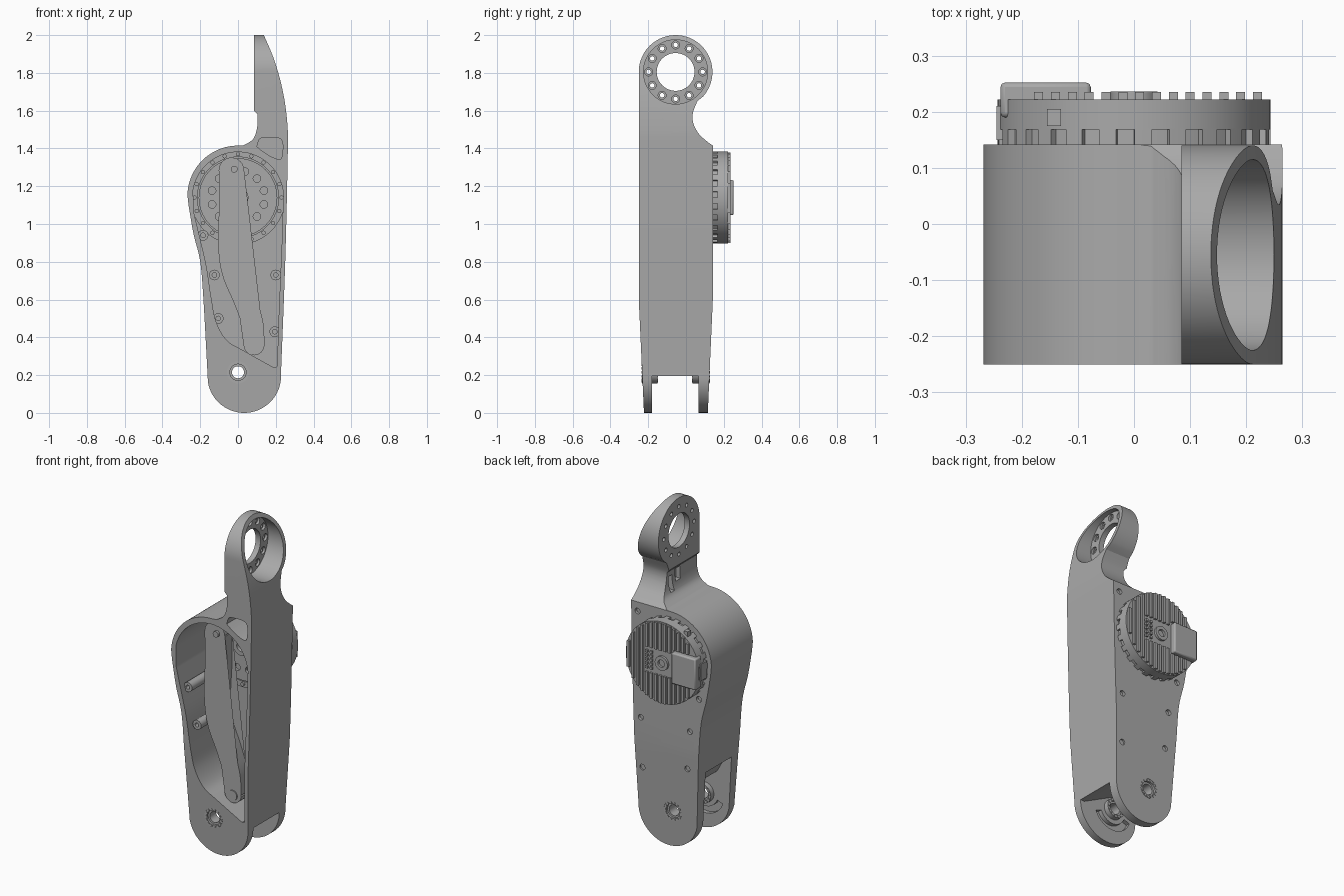
import bpy, bmesh, math
from mathutils import Vector

old = bpy.data.objects.get("Cube")
if old:
    bpy.data.objects.remove(old, do_unlink=True)

grey = bpy.data.materials.new("machined_grey")
grey.use_nodes = True
grey.diffuse_color = (0.4, 0.4, 0.4, 1)
grey.node_tree.nodes["Principled BSDF"].inputs["Base Color"].default_value = (0.4, 0.4, 0.4, 1)

MOTOR = (0, 1.14)      # x, z
PIVOT = (0, 0.215)     # x, z
RING = (-0.055, 1.805)  # y, z


def arc(c, r, a0, a1, n=24):
    return [(c[0] + r * math.cos(math.radians(a0 + (a1 - a0) * i / n)),
             c[1] + r * math.sin(math.radians(a0 + (a1 - a0) * i / n))) for i in range(n + 1)]


def circle(c, r, n=48):
    return arc(c, r, 0, 360, n)[:-1]


def curve(pts, n=6):
    """Smooth open line through the given points."""
    p = [Vector(q) for q in [pts[0], *pts, pts[-1]]]
    out = []
    for a, b, c, d in zip(p, p[1:], p[2:], p[3:]):
        for i in range(n):
            t = i / n
            out.append(tuple(0.5 * (2 * b + (c - a) * t + (2 * a - 5 * b + 4 * c - d) * t * t
                                    + (3 * b - a - 3 * c + d) * t ** 3)))
    return out + [tuple(pts[-1])]


def rect(x0, x1, z0, z1):
    return [(x0, z0), (x1, z0), (x1, z1), (x0, z1)]


def prism(name, outlines, a, b, axis="y"):
    """Extrude one or several outlines along y (x, z points) or x (y, z points)."""
    if not isinstance(outlines[0], list):
        outlines = [outlines]
    bm = bmesh.new()
    for pts in outlines:
        put = (lambda p, d: (p[0], d, p[1])) if axis == "y" else (lambda p, d: (d, p[0], p[1]))
        lo = [bm.verts.new(put(p, a)) for p in pts]
        hi = [bm.verts.new(put(p, b)) for p in pts]
        bm.faces.new(lo)
        bm.faces.new(hi[::-1])
        for i in range(len(pts)):
            j = (i + 1) % len(pts)
            bm.faces.new((lo[j], lo[i], hi[i], hi[j]))
    bmesh.ops.recalc_face_normals(bm, faces=bm.faces)
    me = bpy.data.meshes.new(name)
    bm.to_mesh(me)
    bm.free()
    me.materials.append(grey)
    ob = bpy.data.objects.new(name, me)
    bpy.context.collection.objects.link(ob)
    return ob


def boolean(ob, tool, op="DIFFERENCE"):
    m = ob.modifiers.new("cut", "BOOLEAN")
    m.object, m.operation, m.solver = tool, op, "EXACT"
    bpy.context.view_layer.update()
    dg = bpy.context.evaluated_depsgraph_get()
    me = bpy.data.meshes.new_from_object(ob.evaluated_get(dg))
    ob.modifiers.clear()
    ob.data = me
    bpy.data.objects.remove(tool, do_unlink=True)


def cut(ob, outlines, a, b, axis="y"):
    boolean(ob, prism("cutter", outlines, a, b, axis))


# Body: front silhouette crossed with side silhouette
front = arc((0.033, 0.195), 0.195, 190, 355)
front += curve([(0.228, 0.22), (0.25, 0.8), (0.263, 1.35), (0.262, 1.52),
                (0.24, 1.69), (0.195, 1.86), (0.137, 2.0)])
front += [(0.085, 2.0), (0.085, 1.6)]
front += curve([(0.103, 1.58), (0.101, 1.51), (0.08, 1.45), (0.03, 1.417)])
front += arc((0, 1.147), 0.268, 90, 178)
front += curve([(-0.262, 1.1), (-0.236, 0.95), (-0.2, 0.8), (-0.183, 0.6), (-0.162, 0.22)])
body = prism("body", front, -0.4, 0.4)

side = [(-0.222, -0.01), (0.115, -0.01), (0.142, 0.6), (0.142, 1.415)]
side += curve([(0.12, 1.43), (0.07, 1.475), (0.04, 1.53), (0.036, 1.585), (0.06, 1.65)])
side += arc(RING, 0.195, -42, 180, 48) + [(-0.25, 0.6)]
boolean(body, prism("side_tool", side, -0.5, 0.5, "x"), "INTERSECT")

# Open cavity in the front
cavity = arc(MOTOR, 0.241, 5, 170, 40)
cavity += curve([(-0.236, 1.07), (-0.2, 0.92), (-0.168, 0.78), (-0.14, 0.6), (-0.115, 0.48),
                 (-0.06, 0.385), (0.02, 0.335), (0.19, 0.24)])
cavity += [(0.207, 0.245), (0.215, 0.5), (0.232, 0.9)]
cut(body, cavity, -0.4, 0.11)

# Corner pocket beside the arm
pocket = curve([(0.1, 1.41), (0.115, 1.45), (0.15, 1.458), (0.21, 1.456), (0.235, 1.435),
                (0.235, 1.37), (0.222, 1.343), (0.18, 1.355), (0.13, 1.385)], 4)
cut(body, pocket, -0.4, 0.05)

# Fork slot with sloping roof
slot = [(-0.4, -0.1), (0.4, -0.1), (0.4, 0.195), (0.2, 0.195), (0.0, 0.295),
        (-0.08, 0.36), (-0.135, 0.46), (-0.4, 0.52)]
cut(body, slot, -0.18, 0.065)
cut(body, arc(PIVOT, 0.125, 200, 340) + arc(PIVOT, 0.085, 340, 200), -0.205, -0.17)
cut(body, circle(PIVOT, 0.058), -0.4, 0.4)

# Mounting ring at the top
cut(body, circle(RING, 0.17, 64), 0.118, 0.5, "x")
cut(body, circle(RING, 0.1, 64), -0.1, 0.5, "x")
bolts = [p for p in arc(RING, 0.143, 0, 360, 12)[:-1]]
cut(body, [circle(p, 0.012, 16) for p in bolts], 0, 0.3, "x")
cut(body, [circle(p, 0.021, 20) for p in bolts], 0.104, 0.3, "x")
cut(body, [rect(-0.09, -0.045, 1.5, 1.575), rect(-0.015, 0.02, 1.46, 1.55)], 0.02, 0.13, "x")

# Screw holes in the back plate
screws = [(-0.125, 0.73), (0.2, 0.73), (0.195, 0.43), (-0.105, 0.5), (-0.185, 0.94), (0.222, 1.36)]
cut(body, [circle(p, 0.017, 20) for p in screws], 0.125, 0.3)

# Standoffs inside the cavity
for p, y in zip(screws[:5], (-0.21, -0.05, -0.05, 0.05, -0.21)):
    post = prism("standoff", circle(p, 0.028, 24), y, 0.12)
    cut(post, circle(p, 0.012, 16), y - 0.1, y + 0.03)

# Pivot bushings in both fork cheeks
for name, a, b in (("front_bushing", -0.233, -0.15), ("back_bushing", 0.035, 0.125)):
    bush = prism(name, circle(PIVOT, 0.059), a, b)
    cut(bush, circle(PIVOT, 0.043), -0.5, 0.5)
    sleeve = prism(name + "_sleeve", circle(PIVOT, 0.0435, 32), a + 0.012, b - 0.012)
    cut(sleeve, circle(PIVOT, 0.032, 32), -0.5, 0.5)
    prism(name + "_balls", [circle(p, 0.006, 10) for p in arc(PIVOT, 0.05, 0, 360, 14)[:-1]],
          a - 0.003, b + 0.003)

# Curved link running through the cavity
link_line = curve([(-0.035, 1.285), (-0.035, 1.1), (-0.042, 0.9), (-0.025, 0.75),
                   (0.035, 0.6), (0.075, 0.48), (0.085, 0.36)])
left, right = [], []
for i, p in enumerate(link_line):
    q, r = Vector(link_line[max(i - 1, 0)]), Vector(link_line[min(i + 1, len(link_line) - 1)])
    t = (r - q).normalized()
    w = 0.067 - 0.012 * i / len(link_line)
    left.append((p[0] + t.y * w, p[1] - t.x * w))
    right.append((p[0] - t.y * w, p[1] + t.x * w))
link = prism("link", right + arc(link_line[-1], 0.055, 185, 355, 14)
             + left[::-1] + arc(link_line[0], 0.067, 5, 175, 14), -0.17, -0.1)
prism("link_top_pin", circle((-0.02, 1.29), 0.018, 24), -0.185, 0.05)
prism("link_low_pin", circle((0.085, 0.35), 0.03, 24), -0.176, 0.05)

# Motor face inside the cavity
inner = prism("motor_inner_flange", circle(MOTOR, 0.25, 72), 0.05, 0.13)
cut(inner, circle(MOTOR, 0.215, 64), 0, 0.062)
rotor = prism("motor_rotor", circle(MOTOR, 0.208, 64), 0.045, 0.1)
cut(rotor, [circle(p, 0.02, 20) for p in arc(MOTOR, 0.142, 15, 375, 12)[:-1]], 0, 0.06)
cut(rotor, circle(MOTOR, 0.03, 32), 0, 0.075)
hub = prism("motor_hub", circle(MOTOR, 0.055), 0.03, 0.06)
cut(hub, circle(MOTOR, 0.03, 32), 0, 0.08)
prism("motor_flange_bolts", [circle(p, 0.011, 14) for p in arc(MOTOR, 0.23, 0, 360, 20)[:-1]],
      0.04, 0.06)

# Motor housing on the back, with notched base
teeth = []
for k in range(48):
    r = 0.243 if k % 2 else 0.23
    teeth += arc(MOTOR, r, k * 7.5, k * 7.5 + 7.3, 2)
prism("motor_base_ring", teeth, 0.13, 0.17)
prism("motor_housing", circle(MOTOR, 0.243, 96), 0.168, 0.222)
hub_back = prism("motor_back_hub", circle(MOTOR, 0.042), 0.215, 0.236)
cut(hub_back, circle(MOTOR, 0.022, 32), 0.22, 0.3)

# Cooling fins and studs
fins, studs = [], []
for k in range(14):
    x = -0.17 + 0.03 * k
    h = math.sqrt(0.24 ** 2 - (abs(x) + 0.007) ** 2)
    spans = [(-h, h)]
    if x < -0.06:
        spans = [(-h, -0.1), (0.1, h)]
    elif x < 0.11:
        spans = [(-h, -0.075), (0.075, h)]
        if x > 0.045:
            studs += [rect(x - 0.007, x + 0.007, 1.133 + s * 0.024, 1.147 + s * 0.024)
                      for s in range(-2, 3)]
    fins += [rect(x - 0.008, x + 0.008, 1.14 + a, 1.14 + b) for a, b in spans]
prism("motor_fins", fins, 0.215, 0.235)
prism("motor_studs", studs, 0.215, 0.233)

# Connector cover
cover = prism("connector_cover", rect(-0.238, -0.077, 1.047, 1.233), 0.19, 0.252)
bev = cover.modifiers.new("soft", "BEVEL")
bev.width, bev.segments = 0.008, 2
prism("connector_socket", rect(-0.245, -0.2, 1.09, 1.19), 0.15, 0.21)
prism("cable_clip", rect(-0.155, -0.13, 1.33, 1.36), 0.175, 0.205)

# Smooth curved walls, keep edges crisp
for ob in bpy.context.collection.objects:
    if ob.type == "MESH" and grey.name in ob.data.materials:
        ob.data.shade_smooth()
        ob.data.set_sharp_from_angle(angle=math.radians(28))
